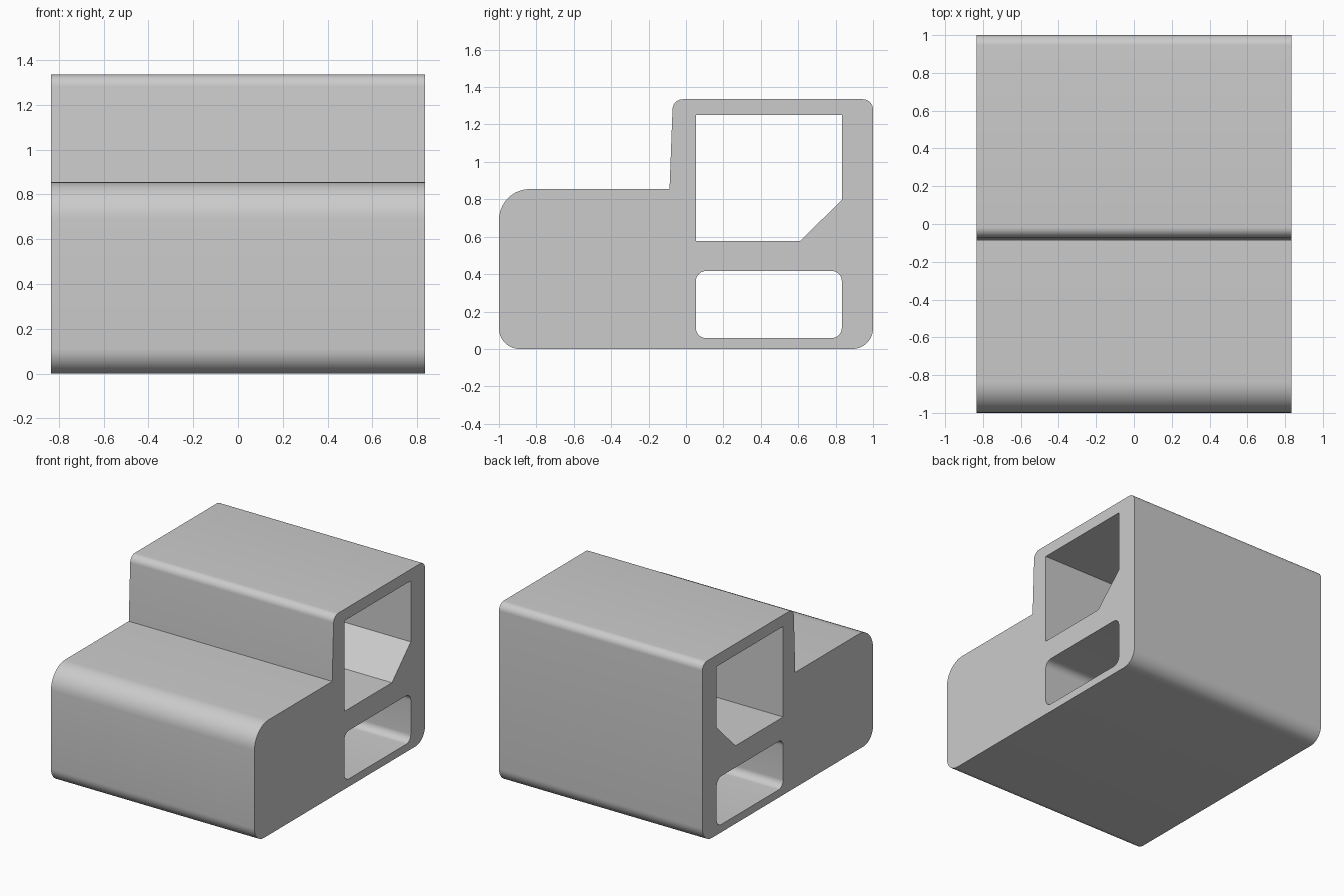
import bpy
import bmesh
import math
from mathutils import Vector

cube = bpy.data.objects.get("Cube")
if cube:
    bpy.data.objects.remove(cube, do_unlink=True)

HALF_WIDTH = 0.835
SEGMENTS = 10


def fillet(corners):
    """Turn (y, z, radius) corners into an outline with rounded corners."""
    outline = []
    for i, (y, z, radius) in enumerate(corners):
        corner = Vector((y, z))
        if not radius:
            outline.append(corner)
            continue
        to_prev = (Vector(corners[i - 1][:2]) - corner).normalized()
        to_next = (Vector(corners[(i + 1) % len(corners)][:2]) - corner).normalized()
        half = to_prev.angle(to_next) / 2
        centre = corner + (to_prev + to_next).normalized() * radius / math.sin(half)
        start = corner + to_prev * radius / math.tan(half) - centre
        end = corner + to_next * radius / math.tan(half) - centre
        sweep = start.angle(end)
        for s in range(SEGMENTS + 1):
            t = s / SEGMENTS
            outline.append(centre + (start * math.sin((1 - t) * sweep)
                                     + end * math.sin(t * sweep)) / math.sin(sweep))
    return outline


# Stepped outer profile, seen from the side
body = [(-1, 0, 0.11), (1, 0, 0.11), (1, 1.335, 0.055), (-0.07, 1.335, 0.055),
        (-0.088, 0.855, 0), (-1, 0.855, 0.165)]
# Upper opening with a sloped rear corner
upper_opening = [(0.053, 0.578, 0), (0.612, 0.578, 0), (0.833, 0.797, 0),
                 (0.833, 1.25, 0), (0.053, 1.25, 0)]
# Lower rounded opening
lower_opening = [(0.053, 0.058, 0.055), (0.833, 0.058, 0.055),
                 (0.833, 0.417, 0.055), (0.053, 0.417, 0.055)]

# Fill the profile around its openings, then extrude it across the width
bm = bmesh.new()
for corners in (body, upper_opening, lower_opening):
    verts = [bm.verts.new((-HALF_WIDTH, p.x, p.y)) for p in fillet(corners)]
    for i, v in enumerate(verts):
        bm.edges.new((verts[i - 1], v))
bmesh.ops.triangle_fill(bm, edges=bm.edges[:], use_beauty=True, normal=(-1, 0, 0))
result = bmesh.ops.extrude_face_region(bm, geom=bm.faces[:], use_keep_orig=True)
moved = [g for g in result["geom"] if isinstance(g, bmesh.types.BMVert)]
bmesh.ops.translate(bm, verts=moved, vec=(2 * HALF_WIDTH, 0, 0))
bmesh.ops.recalc_face_normals(bm, faces=bm.faces[:])

mesh = bpy.data.meshes.new("stepped_body")
bm.to_mesh(mesh)
bm.free()
block = bpy.data.objects.new("stepped_body", mesh)
bpy.context.collection.objects.link(block)

# Single plain grey
grey = bpy.data.materials.new("light_grey")
grey.use_nodes = True
colour = (0.6, 0.6, 0.6, 1)
grey.diffuse_color = colour
grey.node_tree.nodes["Principled BSDF"].inputs["Base Color"].default_value = colour
mesh.materials.append(grey)

# Smooth rounded corners, crisp edges elsewhere
bpy.ops.object.select_all(action="DESELECT")
block.select_set(True)
bpy.context.view_layer.objects.active = block
bpy.ops.object.shade_smooth_by_angle(angle=math.radians(30))
